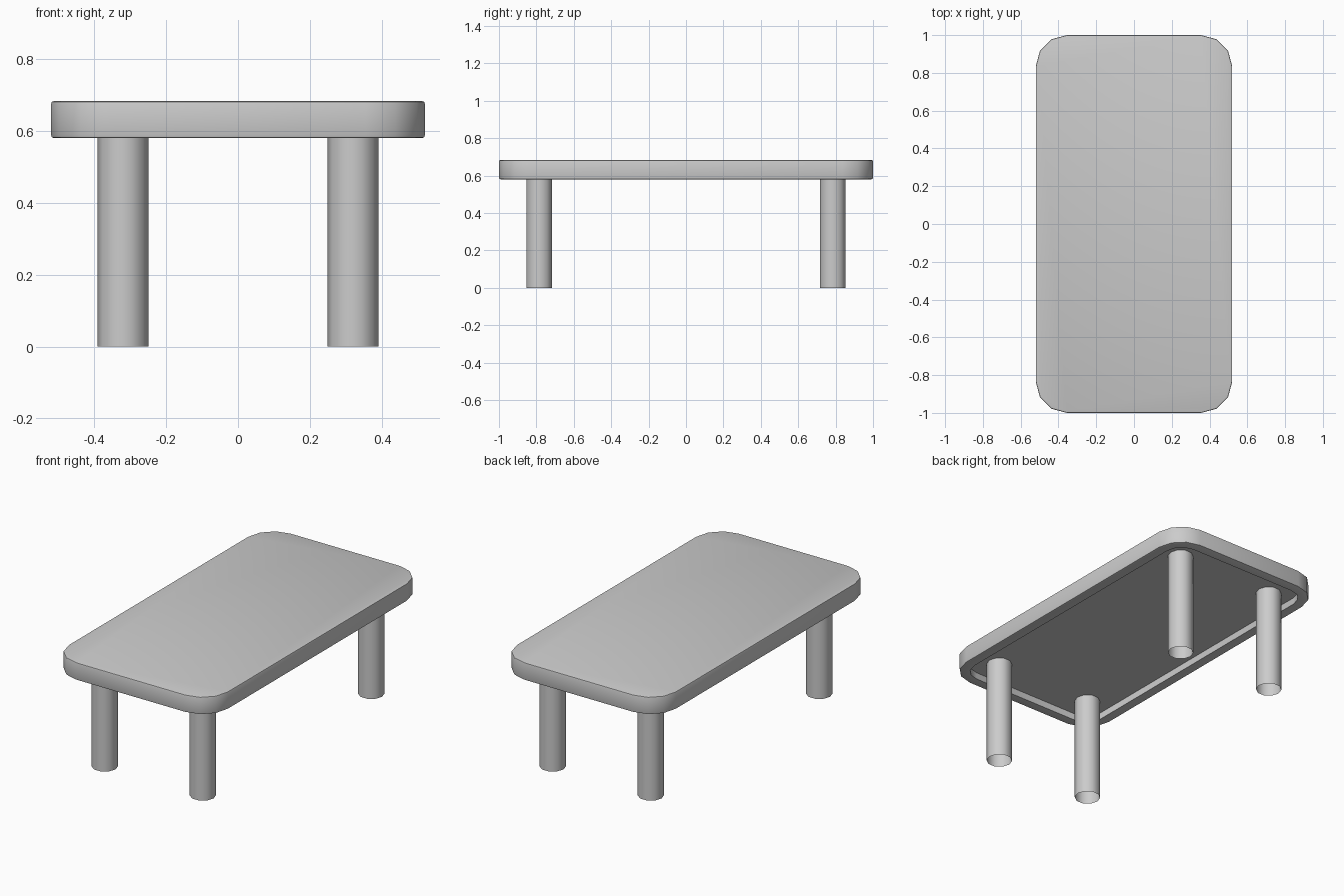
import bpy, bmesh, math

if "Cube" in bpy.data.objects:
    bpy.data.objects.remove(bpy.data.objects["Cube"])

HX, HY, R = 0.52, 1.0, 0.165      # tabletop half sizes and corner radius
CEILING = 0.62                    # height of recessed underside


def make_object(name, bm, angle):
    bmesh.ops.recalc_face_normals(bm, faces=bm.faces)
    mesh = bpy.data.meshes.new(name)
    bm.to_mesh(mesh)
    bm.free()
    obj = bpy.data.objects.new(name, mesh)
    bpy.context.collection.objects.link(obj)
    bpy.ops.object.select_all(action='DESELECT')
    bpy.context.view_layer.objects.active = obj
    obj.select_set(True)
    bpy.ops.object.shade_smooth_by_angle(angle=math.radians(angle))
    return obj


def outline(inset):
    """Rounded rectangle with three segments per corner."""
    pts = []
    for quarter, (sx, sy) in enumerate([(1, 1), (-1, 1), (-1, -1), (1, -1)]):
        for k in range(4):
            a = math.radians(90 * quarter + 30 * k)
            pts.append((sx * (HX - R) + (R - inset) * math.cos(a),
                        sy * (HY - R) + (R - inset) * math.sin(a)))
    return pts


def bridge(bm, a, b):
    n = len(a)
    for i in range(n):
        j = (i + 1) % n
        bm.faces.new((a[i], a[j], b[j], b[i]))


# Tabletop: softened rim with a recessed underside, as (inset, height) rings
bm = bmesh.new()
profile = [(0.008, 0.683), (0.002, 0.681), (0, 0.675), (0, 0.588),
           (0.002, 0.582), (0.008, 0.58), (0.06, 0.58), (0.06, CEILING)]
rings = [[bm.verts.new((x, y, z)) for x, y in outline(d)] for d, z in profile]
for a, b in zip(rings, rings[1:]):
    bridge(bm, a, b)
bm.faces.new(rings[0])
bm.faces.new(rings[-1])
make_object("tabletop", bm, 50)

# Legs: open-ended ten-sided tubes reaching into the recess
for sx, side in ((-1, "left"), (1, "right")):
    for sy, end in ((-1, "front"), (1, "back")):
        bm = bmesh.new()
        loops = [[bm.verts.new((sx * 0.32 + 0.071 * math.cos(math.tau * i / 10),
                                sy * 0.785 + 0.071 * math.sin(math.tau * i / 10), z))
                  for i in range(10)] for z in (0, CEILING)]
        bridge(bm, *loops)
        make_object(f"{end}_{side}_leg", bm, 40)
